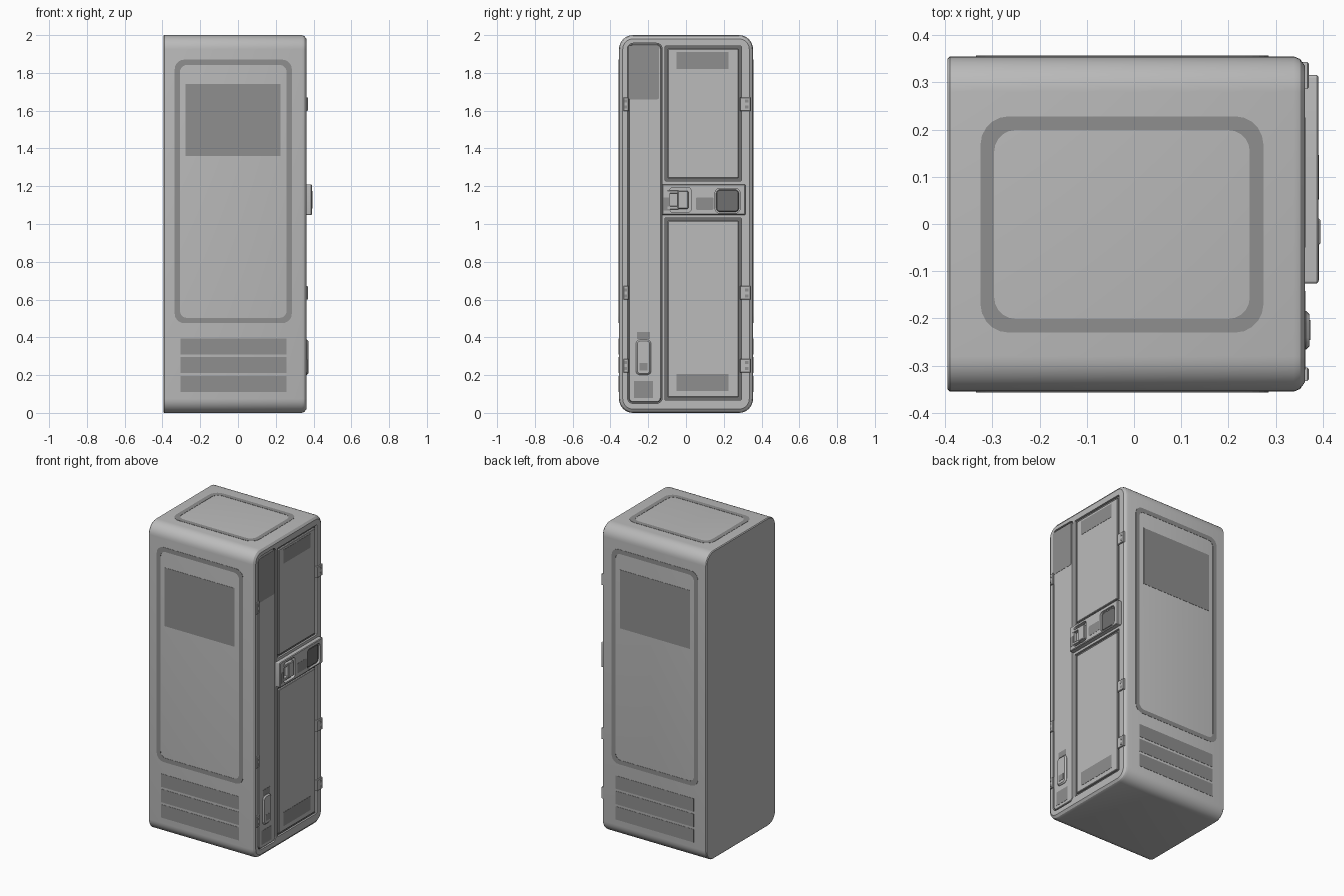
import bpy, bmesh, math

if "Cube" in bpy.data.objects:
    bpy.data.objects.remove(bpy.data.objects["Cube"])


def material(name, v):
    m = bpy.data.materials.new(name)
    m.diffuse_color = (v, v, v, 1)
    m.use_nodes = True
    m.node_tree.nodes["Principled BSDF"].inputs["Base Color"].default_value = m.diffuse_color
    return m


BODY = material("light_grey", 0.50)
DECAL = material("mid_grey", 0.275)
DARK = material("dark_grey", 0.16)


def rrect(u0, u1, v0, v1, r=0.0, seg=5):
    """Rounded rectangle outline, counter-clockwise."""
    if r <= 0:
        return [(u0, v0), (u1, v0), (u1, v1), (u0, v1)]
    pts = []
    for cu, cv, a in ((u1 - r, v1 - r, 0), (u0 + r, v1 - r, 90),
                      (u0 + r, v0 + r, 180), (u1 - r, v0 + r, 270)):
        for i in range(seg + 1):
            t = math.radians(a + 90 * i / seg)
            pts.append((cu + r * math.cos(t), cv + r * math.sin(t)))
    return pts


PLACE = {'x': lambda u, v, h: (h, u, v),
         'y': lambda u, v, h: (u, h, v),
         'z': lambda u, v, h: (u, v, h)}


def loft(name, axis, sections, mat, ring=False):
    """Join (outline, height) sections; capped, or closed on itself as a ring."""
    bm = bmesh.new()
    loops = [[bm.verts.new(PLACE[axis](u, v, h)) for u, v in pts] for pts, h in sections]
    n = len(loops[0])
    pairs = list(zip(loops, loops[1:]))
    if ring:
        pairs.append((loops[-1], loops[0]))
    else:
        bm.faces.new(loops[0])
        bm.faces.new(loops[-1])
    for a, b in pairs:
        for i in range(n):
            j = (i + 1) % n
            bm.faces.new((a[i], a[j], b[j], b[i]))
    bmesh.ops.recalc_face_normals(bm, faces=bm.faces)
    me = bpy.data.meshes.new(name)
    bm.to_mesh(me)
    bm.free()
    me.materials.append(mat)
    ob = bpy.data.objects.new(name, me)
    bpy.context.collection.objects.link(ob)
    return ob


def prism(name, axis, pts, h0, h1, mat):
    return loft(name, axis, [(pts, h0), (pts, h1)], mat)


def pad(name, rect, r, h0, h1, b, mat):
    """Prism along x with a chamfered outer edge."""
    u0, u1, v0, v1 = rect
    return loft(name, 'x', [(rrect(u0, u1, v0, v1, r), h0), (rrect(u0, u1, v0, v1, r), h1 - b),
                            (rrect(u0 + b, u1 - b, v0 + b, v1 - b, max(r - b, 0.001) if r else 0), h1)], mat)


def frame(name, axis, rect, r, w, h0, h1, mat):
    """Flat rounded frame of width w."""
    u0, u1, v0, v1 = rect
    outer = rrect(u0, u1, v0, v1, r)
    inner = rrect(u0 + w, u1 - w, v0 + w, v1 - w, r - w / 2)
    return loft(name, axis, [(outer, h0), (outer, h1), (inner, h1), (inner, h0)], mat, True)


def cut(ob, cutter):
    mod = ob.modifiers.new("cut", 'BOOLEAN')
    mod.operation = 'DIFFERENCE'
    mod.solver = 'EXACT'
    mod.object = cutter
    bpy.context.view_layer.objects.active = ob
    bpy.ops.object.modifier_apply(modifier=mod.name)
    bpy.data.objects.remove(cutter)


def smooth(ob):
    bpy.ops.object.select_all(action='DESELECT')
    ob.select_set(True)
    bpy.context.view_layer.objects.active = ob
    bpy.ops.object.shade_smooth_by_angle(angle=math.radians(25))


# cabinet shell: rounded section run along x
W, H, F = 0.355, 2.0, 0.362
shell = []
for x, i in ((-0.395, 0.005), (-0.39, 0), (0.338, 0), (0.352, 0.006), (F, 0.02)):
    shell.append((rrect(-W + i, W - i, i, H - i, 0.075 - i, 8), x))
cabinet = loft("cabinet_body", 'x', shell, BODY)

# door openings with dark seal and flush door panels
doors = (("narrow_door", (-0.31, -0.126, 0.05, 1.957), 0.03, 0.007),
         ("upper_door", (-0.111, 0.293, 1.228, 1.942), 0.004, 0.016),
         ("lower_door", (-0.111, 0.293, 0.068, 1.032), 0.004, 0.016))
for name, (a, b, c, d), r, gap in doors:
    cut(cabinet, prism("cutter", 'x', rrect(a, b, c, d, r), F - 0.014, F + 0.05, BODY))
    prism(name + "_seal", 'x', rrect(a, b, c, d, r), F - 0.016, F - 0.012, DARK)
    pad(name, (a + gap, b - gap, c + gap, d - gap), max(r - gap, 0.003), F - 0.013, F, 0.003, BODY)
smooth(cabinet)

# flat markings on the doors
for name, rect, r in (("narrow_door_window", (-0.308, -0.142, 1.66, 1.945), 0.012),
                      ("narrow_door_label", (-0.276, -0.176, 0.078, 0.168), 0),
                      ("grip_label", (-0.26, -0.19, 0.39, 0.428), 0),
                      ("upper_door_vent", (-0.05, 0.225, 1.82, 1.91), 0),
                      ("lower_door_vent", (-0.05, 0.225, 0.115, 0.205), 0)):
    prism(name, 'x', rrect(*rect, r), F - 0.001, F + 0.0015, DECAL)

# oval grip on the narrow door
smooth(pad("narrow_door_grip", (-0.266, -0.184, 0.2, 0.388), 0.025, F - 0.002, F + 0.01, 0.008, BODY))
prism("grip_mark", 'x', rrect(-0.246, -0.203, 0.225, 0.265), F + 0.009, F + 0.0115, DECAL)

# hinges on both edges
for k, z in enumerate((1.635, 0.635, 0.25)):
    for side, y0, y1, m0, m1 in (("left", -0.332, -0.304, -0.326, -0.313),
                                 ("right", 0.286, 0.343, 0.313, 0.33)):
        pad(f"hinge_{side}_{k}", (y0, y1, z - 0.036, z + 0.036), 0, F - 0.02, F + 0.008, 0.003, BODY)
        for j, dz in enumerate((-0.016, 0.016)):
            prism(f"hinge_mark_{side}_{k}_{j}", 'x', rrect(m0, m1, z + dz - 0.008, z + dz + 0.008),
                  F + 0.007, F + 0.009, DECAL)

# latch housing across the doors, with two pockets
T = 0.391
housing = pad("latch_housing", (-0.126, 0.315, 1.048, 1.21), 0.006, F - 0.006, T, 0.004, BODY)
cut(housing, prism("cutter", 'x', rrect(-0.085, 0.026, 1.062, 1.194, 0.015), T - 0.02, T + 0.05, BODY))
cut(housing, prism("cutter", 'x', rrect(0.154, 0.286, 1.058, 1.188, 0.024), T - 0.014, T + 0.05, BODY))
smooth(housing)
pad("pocket_pad", (0.16, 0.28, 1.064, 1.182, ), 0.02, T - 0.016, T - 0.008, 0.004, DARK)

# latch lever: grip block and two arms
pad("latch_lever", (-0.045, 0.012, 1.08, 1.176), 0.006, T - 0.022, T + 0.004, 0.004, BODY)
for j, z in enumerate((1.086, 1.17)):
    pad(f"latch_arm_{j}", (-0.1, -0.04, z - 0.008, z + 0.008), 0, T - 0.021, T + 0.001, 0.002, BODY)
prism("latch_mark", 'x', rrect(-0.12, -0.09, 1.072, 1.14), T - 0.001, T + 0.001, DECAL)
prism("lock_mark", 'x', rrect(0.052, 0.146, 1.075, 1.14, 0.008), T - 0.001, T + 0.001, DECAL)

# markings mirrored on the two long sides
for side, s in (("front", -1), ("back", 1)):
    h0, h1 = s * (W - 0.001), s * (W + 0.0015)
    frame(side + "_border", 'y', (-0.335, 0.285, 0.475, 1.87), 0.05, 0.028, h0, h1, DECAL)
    prism(side + "_window", 'y', rrect(-0.278, 0.224, 1.36, 1.74), h0, h1, DECAL)
    for k in range(3):
        z = 0.11 + 0.1 * k
        prism(f"{side}_stripe_{k}", 'y', rrect(-0.305, 0.256, z, z + 0.085), h0, h1, DECAL)

# border on the roof
frame("roof_border", 'z', (-0.325, 0.274, -0.23, 0.228), 0.06, 0.029, H - 0.001, H + 0.0015, DECAL)
